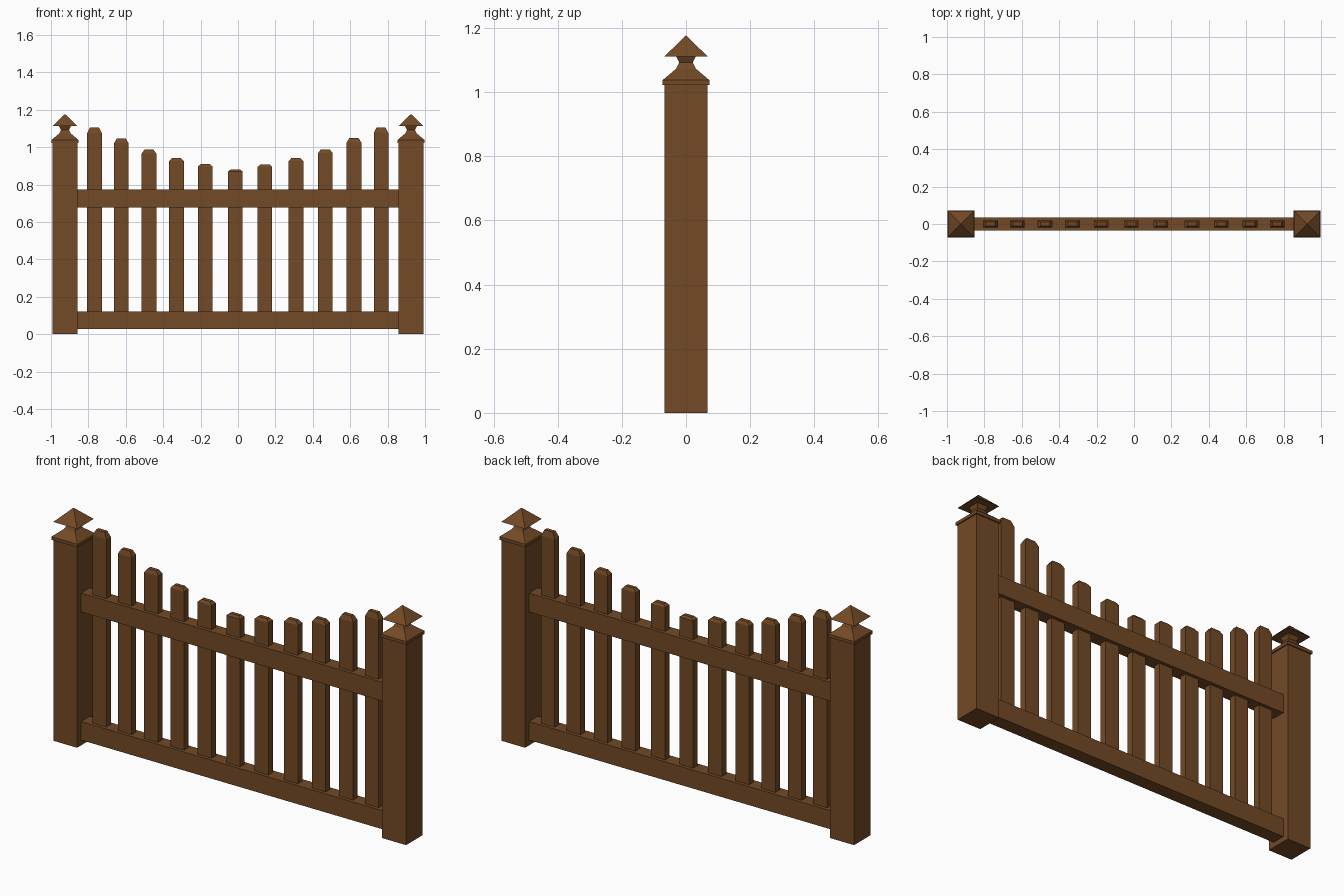
import bpy, bmesh

if "Cube" in bpy.data.objects:
    bpy.data.objects.remove(bpy.data.objects["Cube"])

wood = bpy.data.materials.new("brown_wood")
wood.diffuse_color = (0.17, 0.068, 0.019, 1)
wood.use_nodes = True
wood.node_tree.nodes["Principled BSDF"].inputs["Base Color"].default_value = wood.diffuse_color


def stack(name, rings, x=0.0, y=0.0):
    """Closed solid skinned over rectangular rings (half_x, half_y, z)."""
    bm = bmesh.new()
    loops = [[bm.verts.new((x + sx * hx, y + sy * hy, z))
              for sx, sy in ((-1, -1), (1, -1), (1, 1), (-1, 1))]
             for hx, hy, z in rings]
    for a, b in zip(loops, loops[1:]):
        for i in range(4):
            j = (i + 1) % 4
            bm.faces.new((a[i], a[j], b[j], b[i]))
    bm.faces.new(loops[0][::-1])
    bm.faces.new(loops[-1])
    bmesh.ops.remove_doubles(bm, verts=bm.verts, dist=1e-5)
    bmesh.ops.recalc_face_normals(bm, faces=bm.faces)
    me = bpy.data.meshes.new(name)
    bm.to_mesh(me)
    bm.free()
    me.materials.append(wood)
    ob = bpy.data.objects.new(name, me)
    bpy.context.collection.objects.link(ob)
    return ob


# Square posts with a waisted cap and pyramid finial
CAP = [(0.073, 1.022), (0.073, 1.038), (0.07, 1.04), (0.031, 1.073),
       (0.021, 1.092), (0.031, 1.112), (0.067, 1.112), (0.0, 1.177)]
for side, x in (("left", -0.925), ("right", 0.925)):
    stack(side + "_post", [(0.067, 0.067, 0), (0.067, 0.067, 1.022)], x)
    stack(side + "_post_cap", [(r, r, z) for r, z in CAP], x)

# Horizontal rails between the posts
for name, z0, z1 in (("bottom_rail", 0.027, 0.121), ("top_rail", 0.678, 0.774)):
    stack(name, [(0.86, 0.035, z0), (0.86, 0.035, z1)])

# Pickets passing through the rails, with bevelled tops following a sag
PICKETS = [(-0.767, 1.105), (-0.624, 1.046), (-0.476, 0.986), (-0.329, 0.942),
           (-0.175, 0.91), (-0.014, 0.881), (0.144, 0.908), (0.31, 0.942),
           (0.467, 0.988), (0.62, 1.05), (0.765, 1.105)]
for i, (x, top) in enumerate(PICKETS):
    chamfer = 0.011 + (top - 0.88) * 0.085
    stack(f"picket_{i + 1}", [(0.039, 0.018, 0.06), (0.039, 0.018, top - chamfer),
                              (0.024, 0.01, top)], x)
